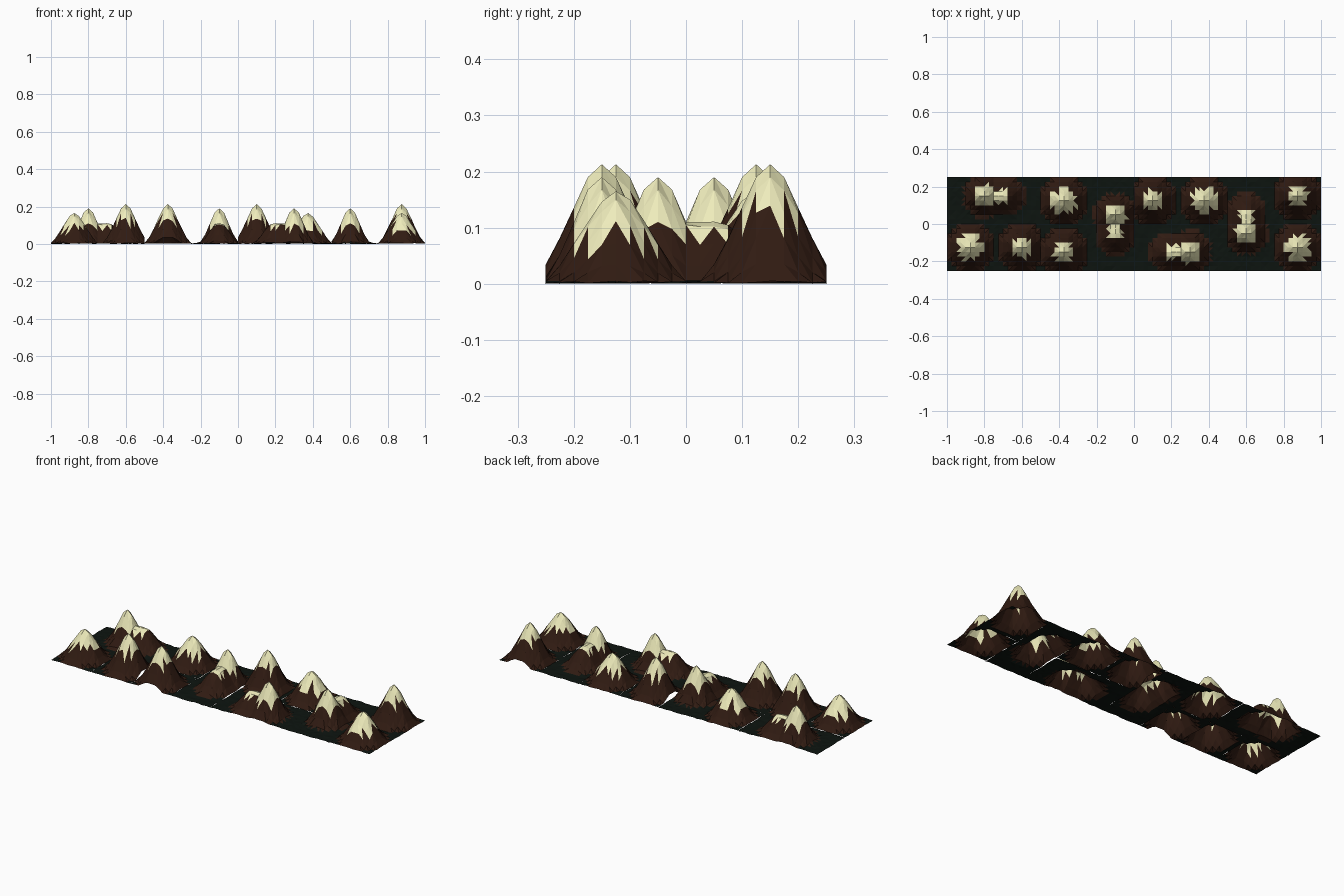
import bpy, bmesh, math, random

if "Cube" in bpy.data.objects:
    bpy.data.objects.remove(bpy.data.objects["Cube"])

random.seed(4)
STEP = 0.025


def material(name, col):
    m = bpy.data.materials.new(name)
    m.diffuse_color = (*col, 1)
    m.use_nodes = True
    m.node_tree.nodes["Principled BSDF"].inputs["Base Color"].default_value = m.diffuse_color
    return m


MATS = [material("dark_ground", (0.004, 0.007, 0.005)),
        material("brown_rock", (0.030, 0.011, 0.006)),
        material("pale_snow", (0.86, 0.84, 0.50))]

# slope profiles: height at every 0.025 from the summit
TALL = [.213, .190, .140, .083, .035, .004]
LOW = [.165, .150, .113, .072, .033, .004]
RIDGE = [.190, .168, .112, .052, .012, .003]
SHOULDER = [.113, .105, .072, .033, .008, .003]


def slope(profile, dx, dy):
    # octagonal distance, linearly interpolated in the profile
    dx, dy = abs(dx), abs(dy)
    t = max(dx, dy, (dx + dy) * 0.74) / STEP
    i = int(t + 1e-6)
    if i >= 5:
        return profile[5]
    return profile[i] + (profile[i + 1] - profile[i]) * (t - i)


def tall(x, y):
    return slope(TALL, x - .025, y)


def low(x, y):
    return slope(LOW, x, y)


def ridge(x, y):
    nearest = min(max(x, -.06), .025)
    return max(slope(RIDGE, x - .05, y + .025),
               slope(SHOULDER, x - nearest, y + .025))


def tile(name, height, length, snow, jitter, places):
    # one terrain tile as a triangulated height sheet, reused at each place
    bm = bmesh.new()
    nx, ny = round(length / STEP), 10
    grid = []
    for j in range(ny + 1):
        row = []
        for i in range(nx + 1):
            x, y = -length / 2 + i * STEP, -.125 + j * STEP
            z = height(x, y)
            if z > .02:
                z *= random.uniform(.96, 1.0) if z < .15 else 1
            else:
                z = max(0, z + random.uniform(-.003, .001))
            row.append(bm.verts.new((x, y, z)))
        grid.append(row)
    for j in range(ny):
        for i in range(nx):
            a, b = grid[j][i], grid[j][i + 1]
            c, d = grid[j + 1][i + 1], grid[j + 1][i]
            # diagonals follow the fall line
            if abs(a.co.z - c.co.z) > abs(b.co.z - d.co.z):
                tris = ((a, b, c), (a, c, d))
            else:
                tris = ((a, b, d), (b, c, d))
            for t in tris:
                f = bm.faces.new(t)
                z = sum(v.co.z for v in t) / 3
                if z > snow + random.uniform(-jitter, jitter):
                    f.material_index = 2
                elif z > .006:
                    f.material_index = 1
    mesh = bpy.data.meshes.new(name)
    bm.to_mesh(mesh)
    bm.free()
    for m in MATS:
        mesh.materials.append(m)
    for x, y, turn in places:
        ob = bpy.data.objects.new(name, mesh)
        ob.location = (x, y, 0)
        ob.rotation_euler.z = math.radians(turn)
        bpy.context.collection.objects.link(ob)


# single sharp peaks
tile("tall_peak", tall, .25, .125, .012,
     [(-.625, -.125, 0), (-.375, -.125, -90), (.125, .125, 180), (.875, .125, 90)])
# lower peaks with ragged snow
tile("low_peak", low, .25, .085, .025,
     [(-.875, -.125, 0), (.875, -.125, 180), (-.375, .125, 90), (.375, .125, -90)])
# double-length peaks with a flat shoulder
tile("shouldered_peak", ridge, .5, .092, .010,
     [(.25, -.125, 0), (-.75, .125, 180), (-.125, 0, 90), (.625, 0, -90)])
